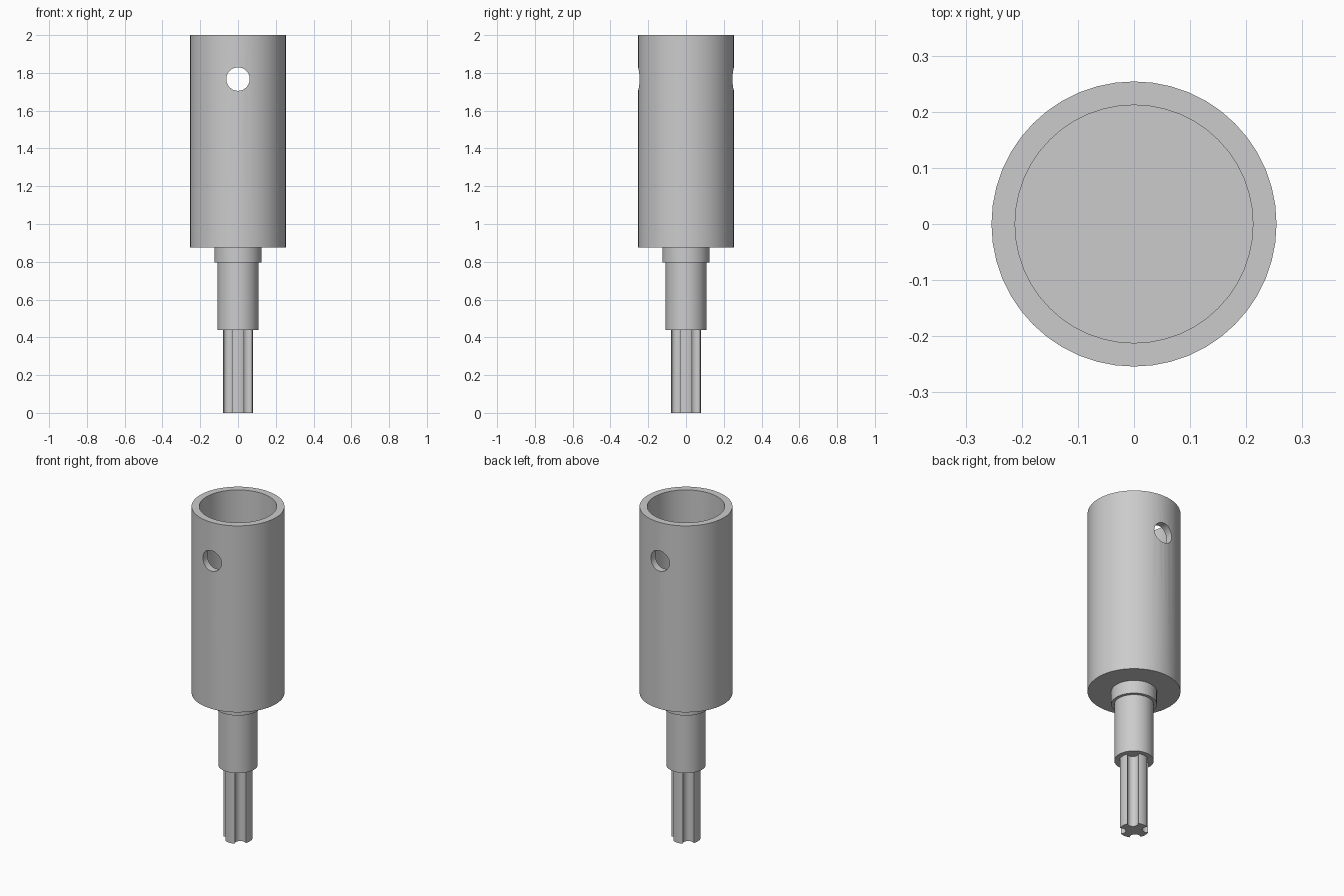
import bpy, bmesh, math
from mathutils import Matrix, Vector

cube = bpy.data.objects.get("Cube")
if cube:
    bpy.data.objects.remove(cube, do_unlink=True)

steel = bpy.data.materials.new("grey steel")
steel.use_nodes = True
GREY = (0.6, 0.6, 0.6, 1)
steel.diffuse_color = GREY
steel.node_tree.nodes["Principled BSDF"].inputs["Base Color"].default_value = GREY


def make(name, bm):
    bmesh.ops.remove_doubles(bm, verts=bm.verts, dist=1e-5)
    bmesh.ops.recalc_face_normals(bm, faces=bm.faces)
    mesh = bpy.data.meshes.new(name)
    bm.to_mesh(mesh)
    bm.free()
    mesh.materials.append(steel)
    obj = bpy.data.objects.new(name, mesh)
    bpy.context.collection.objects.link(obj)
    return obj


def smooth(obj):
    bpy.ops.object.select_all(action='DESELECT')
    obj.select_set(True)
    bpy.context.view_layer.objects.active = obj
    bpy.ops.object.shade_smooth_by_angle(angle=math.radians(30))


def lathe(name, profile, steps=48):
    """Revolve (radius, height) points around the z axis."""
    bm = bmesh.new()
    verts = [bm.verts.new((r, 0, z)) for r, z in profile]
    edges = [bm.edges.new(pair) for pair in zip(verts, verts[1:])]
    bmesh.ops.spin(bm, geom=verts + edges, cent=(0, 0, 0), axis=(0, 0, 1),
                   angle=2 * math.pi, steps=steps)
    return make(name, bm)


# Hollow barrel, open at the top
R, BORE, BASE, FLOOR, TOP = 0.254, 0.212, 0.875, 0.96, 2.0
barrel = lathe("barrel", [(0, BASE), (R, BASE), (R, TOP), (BORE, TOP),
                          (BORE, FLOOR), (0, FLOOR)])

# Cross hole drilled through front and back walls
bm = bmesh.new()
bmesh.ops.create_cone(bm, cap_ends=True, segments=32, radius1=0.062, radius2=0.062,
                      depth=0.8, matrix=Matrix.Translation((0, 0, 1.767))
                      @ Matrix.Rotation(math.pi / 2, 4, 'X'))
drill = make("hole_cutter", bm)
drill.hide_render = True
cut = barrel.modifiers.new("cross hole", 'BOOLEAN')
cut.operation = 'DIFFERENCE'
cut.solver = 'EXACT'
cut.object = drill
bpy.context.view_layer.objects.active = barrel
bpy.ops.object.modifier_apply(modifier=cut.name)
bpy.data.objects.remove(drill, do_unlink=True)
smooth(barrel)

# Stepped shank: wide collar above a slimmer shaft
COLLAR, SHAFT, STEP, END = 0.125, 0.108, 0.795, 0.44
smooth(lathe("shank", [(0, BASE), (COLLAR, BASE), (COLLAR, STEP), (SHAFT, STEP),
                       (SHAFT, END), (0, END)]))

# Splined drive: four lobes on the axes, round grooves on the diagonals
LOBE, HALF = 0.08, math.radians(23)
outline = []
for k in range(4):
    mid = k * math.pi / 2
    for i in range(7):
        a = mid + HALF * (i / 3 - 1)
        outline.append(Vector((math.cos(a), math.sin(a), 0)) * LOBE)
    diag = mid + math.pi / 4
    gap = math.pi / 4 - HALF
    centre = Vector((math.cos(diag), math.sin(diag), 0)) * LOBE * math.cos(gap)
    radius = LOBE * math.sin(gap)
    for i in range(1, 12):
        a = diag - math.pi / 2 - math.pi * i / 12
        outline.append(centre + Vector((math.cos(a), math.sin(a), 0)) * radius)
bm = bmesh.new()
face = bm.faces.new([bm.verts.new(p) for p in outline])
top = bmesh.ops.extrude_face_region(bm, geom=[face], use_keep_orig=True)["geom"]
bmesh.ops.translate(bm, vec=(0, 0, END),
                    verts=[g for g in top if isinstance(g, bmesh.types.BMVert)])
smooth(make("splined_drive", bm))
